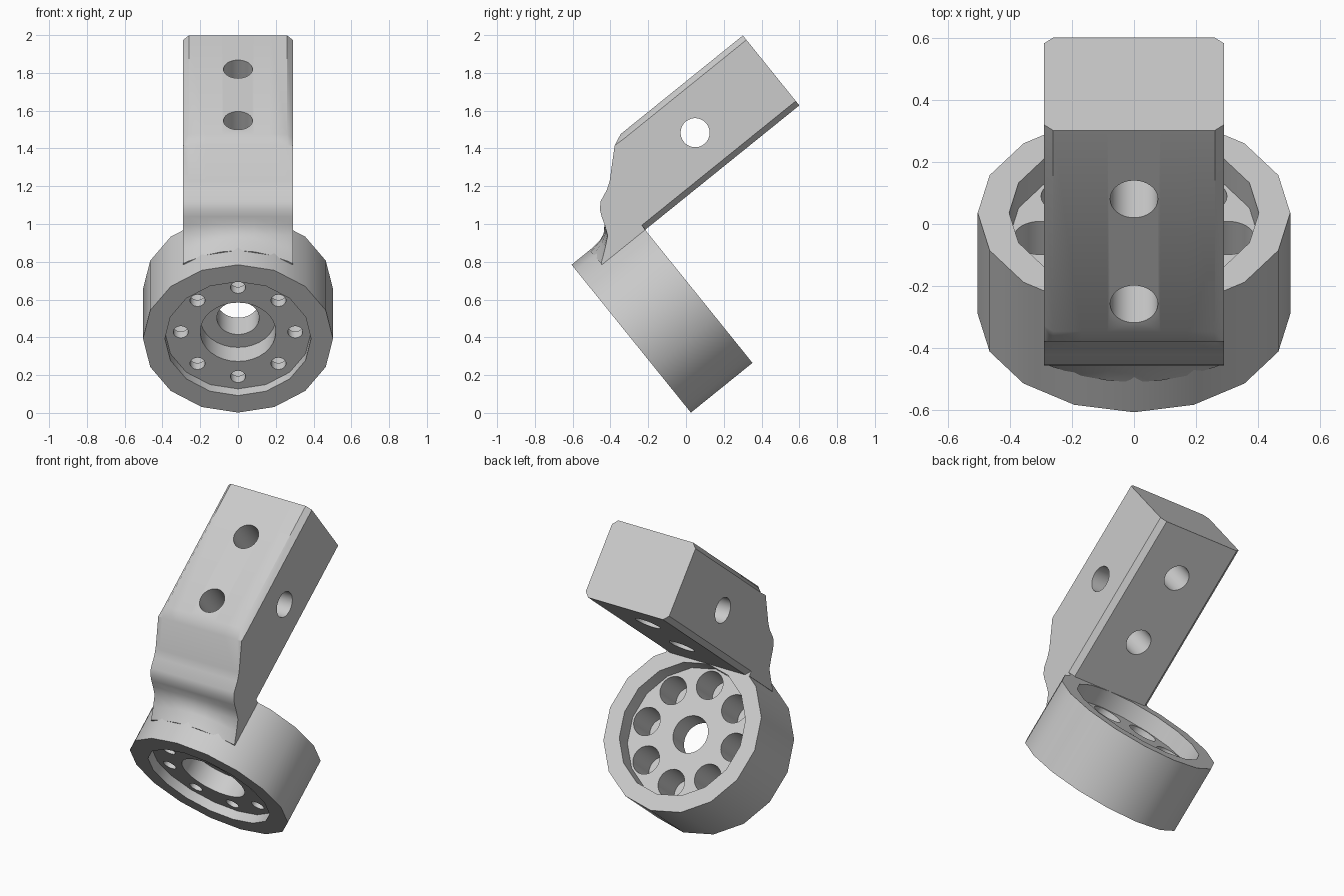
import bpy, bmesh, math
from mathutils import Matrix

if "Cube" in bpy.data.objects:
    bpy.data.objects.remove(bpy.data.objects["Cube"], do_unlink=True)

# Local frame: Y runs along the drum axis, Z away from it; the whole bracket is tilted
TILT = Matrix.Translation((0, -0.29, 0.393)) @ Matrix.Rotation(math.radians(38.9), 4, 'X')

grey = bpy.data.materials.new("plain grey")
grey.use_nodes = True
grey.diffuse_color = (0.6, 0.6, 0.6, 1)
grey.node_tree.nodes["Principled BSDF"].inputs["Base Color"].default_value = (0.6, 0.6, 0.6, 1)


def make_object(name, bm):
    bmesh.ops.recalc_face_normals(bm, faces=bm.faces[:])
    mesh = bpy.data.meshes.new(name)
    bm.to_mesh(mesh)
    bm.free()
    mesh.materials.append(grey)
    ob = bpy.data.objects.new(name, mesh)
    bpy.context.collection.objects.link(ob)
    return ob


def cylinder(name, axis, center, radius, length, sides=32):
    """Cylinder along X, Y or Z; a Y cylinder has a corner at the top."""
    turn = {'X': Matrix.Rotation(math.pi / 2, 4, 'Y'),
            'Y': Matrix.Rotation(math.pi / 2, 4, 'X'),
            'Z': Matrix.Identity(4)}[axis]
    bm = bmesh.new()
    bmesh.ops.create_cone(bm, cap_ends=True, segments=sides, radius1=radius, radius2=radius,
                          depth=length, matrix=Matrix.Translation(center) @ turn)
    return make_object(name, bm)


def bore(x, z, radius, start, end, sides=32):
    """Cutter along the drum axis between two depths."""
    return cylinder("cutter", 'Y', (x, (start + end) / 2, z), radius, end - start, sides)


def cut(ob, cutters):
    for c in cutters:
        c.hide_render = True
        mod = ob.modifiers.new("cut", 'BOOLEAN')
        mod.operation = 'DIFFERENCE'
        mod.solver = 'EXACT'
        mod.object = c
    bpy.context.view_layer.update()
    graph = bpy.context.evaluated_depsgraph_get()
    mesh = bpy.data.meshes.new_from_object(ob.evaluated_get(graph))
    ob.modifiers.clear()
    ob.data = mesh
    for c in cutters:
        bpy.data.objects.remove(c, do_unlink=True)


def finish(ob):
    ob.data.transform(TILT)
    bpy.ops.object.select_all(action='DESELECT')
    ob.select_set(True)
    bpy.context.view_layer.objects.active = ob
    bpy.ops.object.shade_smooth_by_angle(angle=math.radians(30))


# Drum with a recess on both faces, a stepped centre hole and eight stepped bolt holes
DEPTH, FRONT, BACK = 0.419, 0.056, 0.315
drum = cylinder("drum", 'Y', (0, DEPTH / 2, 0), 0.503, DEPTH, 16)
cutters = [bore(0, 0, 0.387, -0.1, FRONT, 16), bore(0, 0, 0.402, BACK, 0.6, 16),
           bore(0, 0, 0.2, -0.05, 0.174), bore(0, 0, 0.112, 0.1, 0.5)]
for i in range(8):
    a = i * math.pi / 4
    x, z = 0.303 * math.sin(a), 0.303 * math.cos(a)
    cutters += [bore(x, z, 0.04, -0.02, 0.2, 24), bore(x, z, 0.085, 0.11, 0.5)]
cut(drum, cutters)
finish(drum)

# Arm: side profile lofted across x, its foot following the curve of the drum
HALF, CHAMFER, LOW, TOP, END = 0.29, 0.03, 0.402, 0.878, 1.468
neck = [(0.574, 0.851), (0.434, 0.72), (0.392, 0.693), (0.331, 0.668),
        (0.301, 0.637), (0.284, 0.602), (0.27, 0.56)]
foot_mid = [(0.235, 0.524), (0.2, 0.51), (0.122, 0.5)]
foot_side = [(0.245, 0.502), (0.186, 0.454), (0.126, 0.41)]


def section(x):
    t = (x / HALF) ** 2
    c = CHAMFER if abs(x) == HALF else 0
    foot = [(a + (p - a) * t, b + (q - b) * t)
            for (a, b), (p, q) in zip(foot_mid, foot_side)]
    return ([(END, TOP - c), (0.637, TOP - c)] + neck + foot
            + [(0.126, LOW), (0.419, LOW), (0.421, LOW + c), (END, LOW + c)])


bm = bmesh.new()
rows = [[bm.verts.new((x, y, z)) for y, z in section(x)]
        for x in (-HALF, -0.26, -0.17, -0.085, 0, 0.085, 0.17, 0.26, HALF)]
for r, s in zip(rows, rows[1:]):
    for i in range(len(r)):
        j = (i + 1) % len(r)
        bm.faces.new((r[i], r[j], s[j], s[i]))
bm.faces.new(rows[0])
bm.faces.new(rows[-1])
arm = make_object("arm", bm)

# Two holes through the arm's thickness and one across it
cut(arm, [cylinder("cutter", 'Z', (0, 1.184, 0.64), 0.077, 0.8),
          cylinder("cutter", 'Z', (0, 0.75, 0.64), 0.077, 0.8),
          cylinder("cutter", 'X', (0, 0.948, 0.636), 0.077, 0.9)])
finish(arm)
